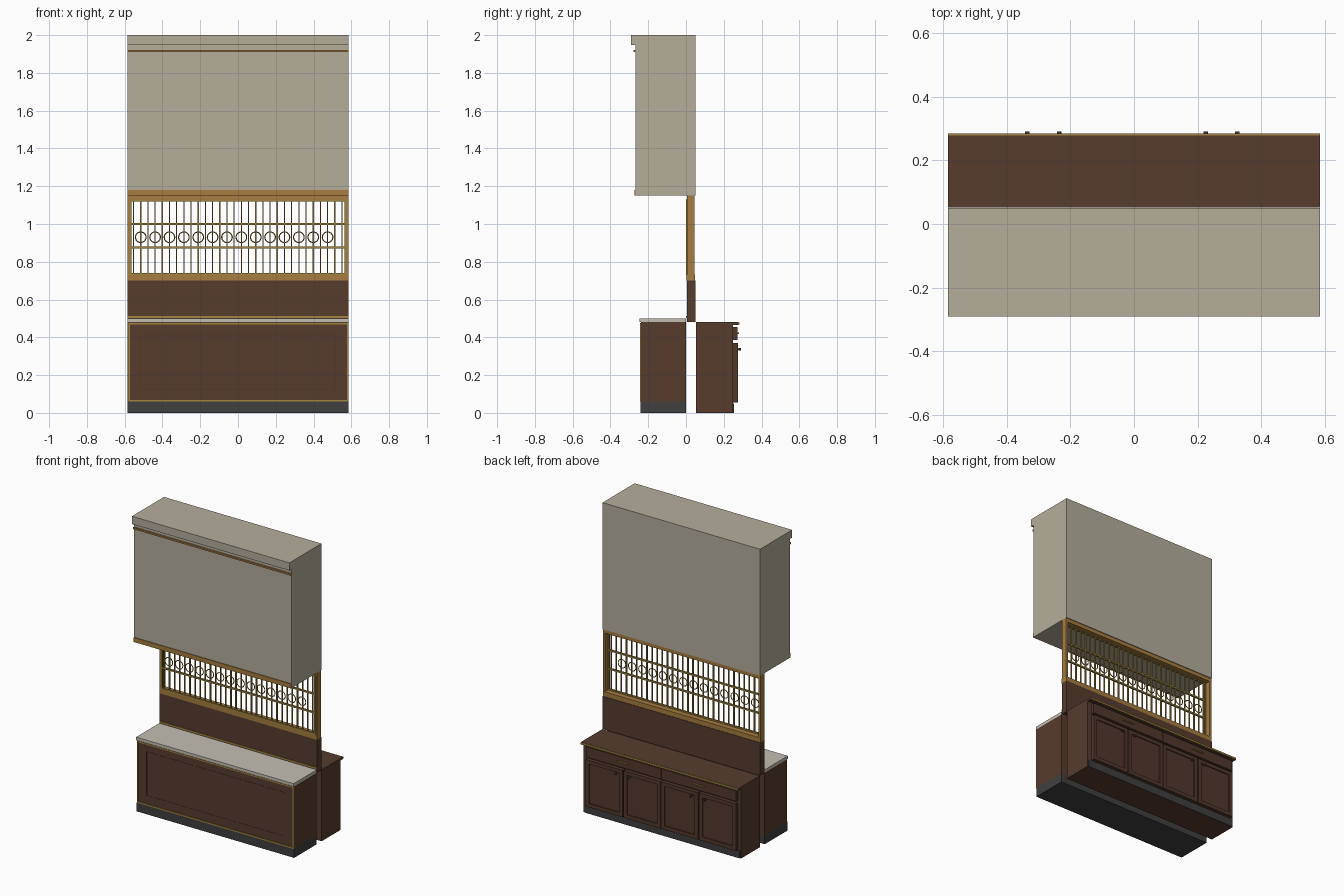
import bpy
from math import pi

if "Cube" in bpy.data.objects:
    bpy.data.objects.remove(bpy.data.objects["Cube"])


def material(name, r, g, b):
    m = bpy.data.materials.new(name)
    m.diffuse_color = (r, g, b, 1)
    m.use_nodes = True
    m.node_tree.nodes["Principled BSDF"].inputs["Base Color"].default_value = m.diffuse_color
    return m


CREAM = material("cream", 0.46, 0.42, 0.33)
STONE = material("stone", 0.55, 0.52, 0.45)
WOOD = material("dark_wood", 0.095, 0.045, 0.027)
DOOR = material("door_wood", 0.085, 0.04, 0.025)
OAK = material("warm_wood", 0.38, 0.2, 0.05)
GOLD = material("gold", 0.36, 0.24, 0.05)
DARK = material("plinth_grey", 0.05, 0.05, 0.05)
BRONZE = material("bronze", 0.06, 0.04, 0.02)


def box(name, x, y, z, mat):
    """Box from (min, max) ranges on each axis."""
    v = [(a, b, c) for a in x for b in y for c in z]
    f = [(0, 1, 3, 2), (4, 6, 7, 5), (0, 4, 5, 1), (2, 3, 7, 6), (0, 2, 6, 4), (1, 5, 7, 3)]
    me = bpy.data.meshes.new(name)
    me.from_pydata(v, [], f)
    me.materials.append(mat)
    o = bpy.data.objects.new(name, me)
    bpy.context.collection.objects.link(o)
    return o


def frame(name, x, z, y, w, mat):
    """Rectangular border of bar width w in the xz plane."""
    box(name + "_bottom", x, y, (z[0], z[0] + w), mat)
    box(name + "_top", x, y, (z[1] - w, z[1]), mat)
    inner = (z[0] + w, z[1] - w)
    box(name + "_left", (x[0], x[0] + w), y, inner, mat)
    box(name + "_right", (x[1] - w, x[1]), y, inner, mat)


W = 0.585
FULL = (-W, W)

# Front counter
box("front_plinth", FULL, (-0.24, 0), (0, 0.06), DARK)
box("front_cabinet", FULL, (-0.238, 0), (0.06, 0.48), WOOD)
box("front_counter_top", FULL, (-0.245, 0), (0.48, 0.50), STONE)
frame("front_gold_trim", (-0.58, W), (0.06, 0.477), (-0.243, -0.237), 0.009, GOLD)
frame("front_inlay", (-0.515, 0.515), (0.122, 0.42), (-0.2395, -0.237), 0.004, DOOR)

# Back panel between the counters and the lattice
box("back_panel", FULL, (0.004, 0.05), (0.48, 0.70), WOOD)
box("back_panel_gold_strip", FULL, (0.0, 0.006), (0.503, 0.514), GOLD)

# Lattice frame
box("lattice_sill", FULL, (0.002, 0.047), (0.70, 0.732), OAK)
box("lattice_head", FULL, (0.004, 0.045), (1.125, 1.15), OAK)
for s in (-1, 1):
    x = sorted((s * W, s * 0.571))
    box("lattice_post", x, (0.004, 0.045), (0.732, 1.125), OAK)
frame("lattice_gold_border", (-0.575, 0.575), (0.73, 1.13), (0.0, 0.012), 0.010, GOLD)
for z in (0.875, 1.0):
    box("lattice_rail", (-0.57, 0.57), (0.003, 0.014), (z - 0.005, z + 0.005), GOLD)

# Lattice bars and rings
for k in range(30):
    x = -0.553 + 0.03805 * k
    box("lattice_bar", (x - 0.003, x + 0.003), (0.004, 0.013), (0.738, 1.122), GOLD)
for k in range(14):
    bpy.ops.mesh.primitive_torus_add(
        major_segments=24, minor_segments=6, major_radius=0.028, minor_radius=0.003,
        location=(-0.515 + 0.0761 * k, 0.002, 0.93), rotation=(pi / 2, 0, 0))
    o = bpy.context.object
    o.name = "lattice_ring"
    o.data.materials.append(GOLD)
    bpy.ops.object.shade_smooth_by_angle()

# Upper canopy
box("canopy", FULL, (-0.268, 0.05), (1.15, 2.0), CREAM)
box("canopy_cornice", FULL, (-0.29, -0.268), (1.948, 2.0), CREAM)
box("canopy_gold_strip", FULL, (-0.279, -0.267), (1.91, 1.921), OAK)
box("canopy_lower_trim", FULL, (-0.273, -0.267), (1.15, 1.18), OAK)

# Rear cabinet
box("rear_cabinet", FULL, (0.052, 0.25), (0, 0.466), WOOD)
box("rear_plinth", (-0.575, 0.575), (0.249, 0.255), (0, 0.05), DARK)
box("rear_top", FULL, (0.052, 0.278), (0.466, 0.48), WOOD)
box("rear_top_gold_edge", FULL, (0.277, 0.284), (0.467, 0.479), GOLD)

# Two drawers, each over a pair of doors
for cx in (-0.285, 0.275):
    w = 0.278
    box("drawer_front", (cx - w, cx + w), (0.249, 0.272), (0.385, 0.455), DOOR)
    box("drawer_handle", (cx - 0.045, cx + 0.045), (0.271, 0.28), (0.418, 0.425), GOLD)
    for s in (-1, 1):
        x = sorted((cx + s * 0.004, cx + s * w))
        box("door", x, (0.249, 0.268), (0.055, 0.37), DOOR)
        frame("door_border", x, (0.055, 0.37), (0.267, 0.275), 0.025, DOOR)
        bpy.ops.mesh.primitive_cylinder_add(
            vertices=16, radius=0.004, depth=0.012,
            location=(cx + s * 0.05, 0.273, 0.337), rotation=(pi / 2, 0, 0))
        stem = bpy.context.object
        stem.name = "knob_stem"
        bpy.ops.mesh.primitive_cylinder_add(
            vertices=16, radius=0.007, depth=0.012,
            location=(cx + s * 0.05, 0.284, 0.337), rotation=(pi / 2, 0, 0))
        head = bpy.context.object
        head.name = "knob_head"
        for o in (stem, head):
            o.data.materials.append(BRONZE)
